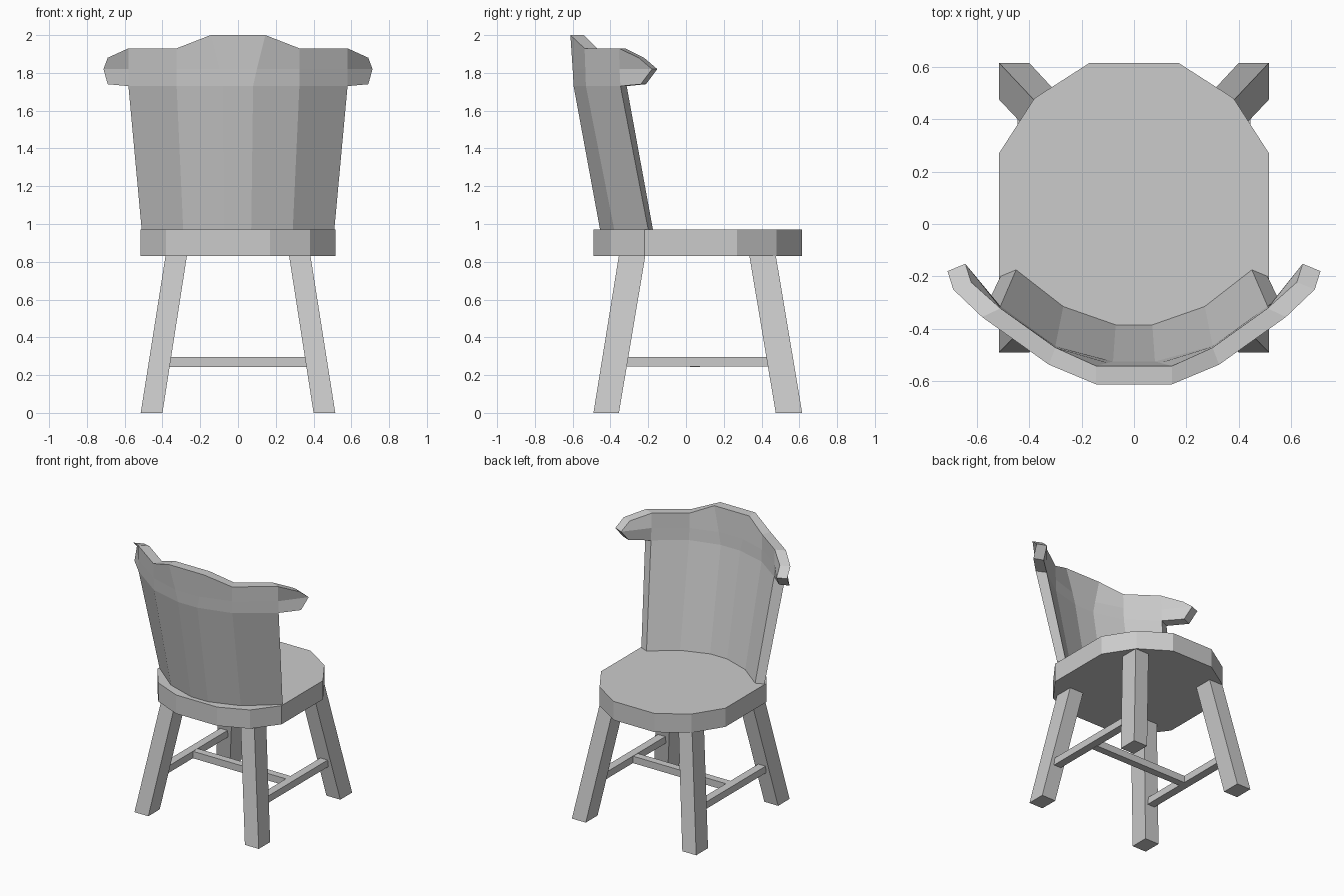
import bpy
import bmesh

if "Cube" in bpy.data.objects:
    bpy.data.objects.remove(bpy.data.objects["Cube"])


def finish(name, bm):
    bmesh.ops.recalc_face_normals(bm, faces=bm.faces)
    mesh = bpy.data.meshes.new(name)
    bm.to_mesh(mesh)
    bm.free()
    obj = bpy.data.objects.new(name, mesh)
    bpy.context.collection.objects.link(obj)
    return obj


def loft(name, bottom, top, z0, z1):
    """Closed solid between two matching outlines at heights z0 and z1."""
    bm = bmesh.new()
    lo = [bm.verts.new((x, y, z0)) for x, y in bottom]
    hi = [bm.verts.new((x, y, z1)) for x, y in top]
    bm.faces.new(lo[::-1])
    bm.faces.new(hi)
    n = len(lo)
    for i in range(n):
        j = (i + 1) % n
        bm.faces.new((lo[i], lo[j], hi[j], hi[i]))
    return finish(name, bm)


def rect(x0, x1, y0, y1):
    return [(x0, y0), (x1, y0), (x1, y1), (x0, y1)]


# Seat: twelve-sided slab
half = [(.17, -.49), (.38, -.40), (.515, -.22), (.515, .27), (.38, .48), (.17, .615)]
outline = half + [(-x, y) for x, y in reversed(half)]
loft("seat", outline, outline, .83, .97)

# Splayed legs and side stretchers
for side, s in (("left", -1), ("right", 1)):
    for end, foot, head in (("front", (-.49, -.355), (-.355, -.215)),
                            ("back", (.475, .615), (.335, .475))):
        loft(f"{end}_{side}_leg", rect(s * .40, s * .515, *foot),
             rect(s * .27, s * .383, *head), 0, .835)
    bar = rect(s * .385, s * .445, -.33, .45)
    loft(f"{side}_side_stretcher", bar, bar, .245, .297)

# Middle stretcher joining the two sides
bar = rect(-.39, .39, .02, .075)
loft("middle_stretcher", bar, bar, .243, .295)

# Backrest: curved shell that flares into two horns at the top rail.
# Each column: outer points from seat to rail top, then inward offset at bottom and top.
columns = [
    ([(.07, -.455, .97), (.08, -.595, 1.73), (.10, -.60, 1.82), (.145, -.612, 2.0)],
     (0, .07), (0, .07)),
    ([(.29, -.38, .97), (.325, -.53, 1.73), (.325, -.533, 1.82), (.325, -.537, 1.93)],
     (-.02, .065), (-.025, .065)),
    ([(.51, -.20, .97), (.58, -.347, 1.73), (.58, -.352, 1.82), (.58, -.355, 1.93)],
     (-.06, .025), (-.07, .033)),
    ([None, (.69, -.24, 1.74), (.712, -.18, 1.82), (.69, -.25, 1.88)],
     (-.065, .028), (-.068, .028)),
]
bm = bmesh.new()
outer, inner = [], []
for s, cols in ((-1, columns[::-1]), (1, columns)):
    for pts, low, high in cols:
        out_col, in_col = [], []
        for row, p in enumerate(pts):
            if p is None:
                out_col.append(None)
                in_col.append(None)
                continue
            dx, dy = low if row == 0 else high
            out_col.append(bm.verts.new((s * p[0], p[1], p[2])))
            in_col.append(bm.verts.new((s * (p[0] + dx), p[1] + dy, p[2])))
        outer.append(out_col)
        inner.append(in_col)

# Outer and inner skins
partner = {}
for i in range(len(outer)):
    for r in range(4):
        if outer[i][r]:
            partner[outer[i][r]] = inner[i][r]
outer_faces = []
for i in range(len(outer) - 1):
    for r in range(3):
        quad = [outer[i][r], outer[i + 1][r], outer[i + 1][r + 1], outer[i][r + 1]]
        if None not in quad:
            outer_faces.append(bm.faces.new(quad))
rim = [tuple(e.verts) for f in outer_faces for e in f.edges if len(e.link_faces) == 1]
for f in outer_faces:
    bm.faces.new([partner[v] for v in reversed(f.verts)])

# Rim strip closing the shell thickness
for a, b in rim:
    bm.faces.new((a, b, partner[b], partner[a]))
finish("backrest", bm)
